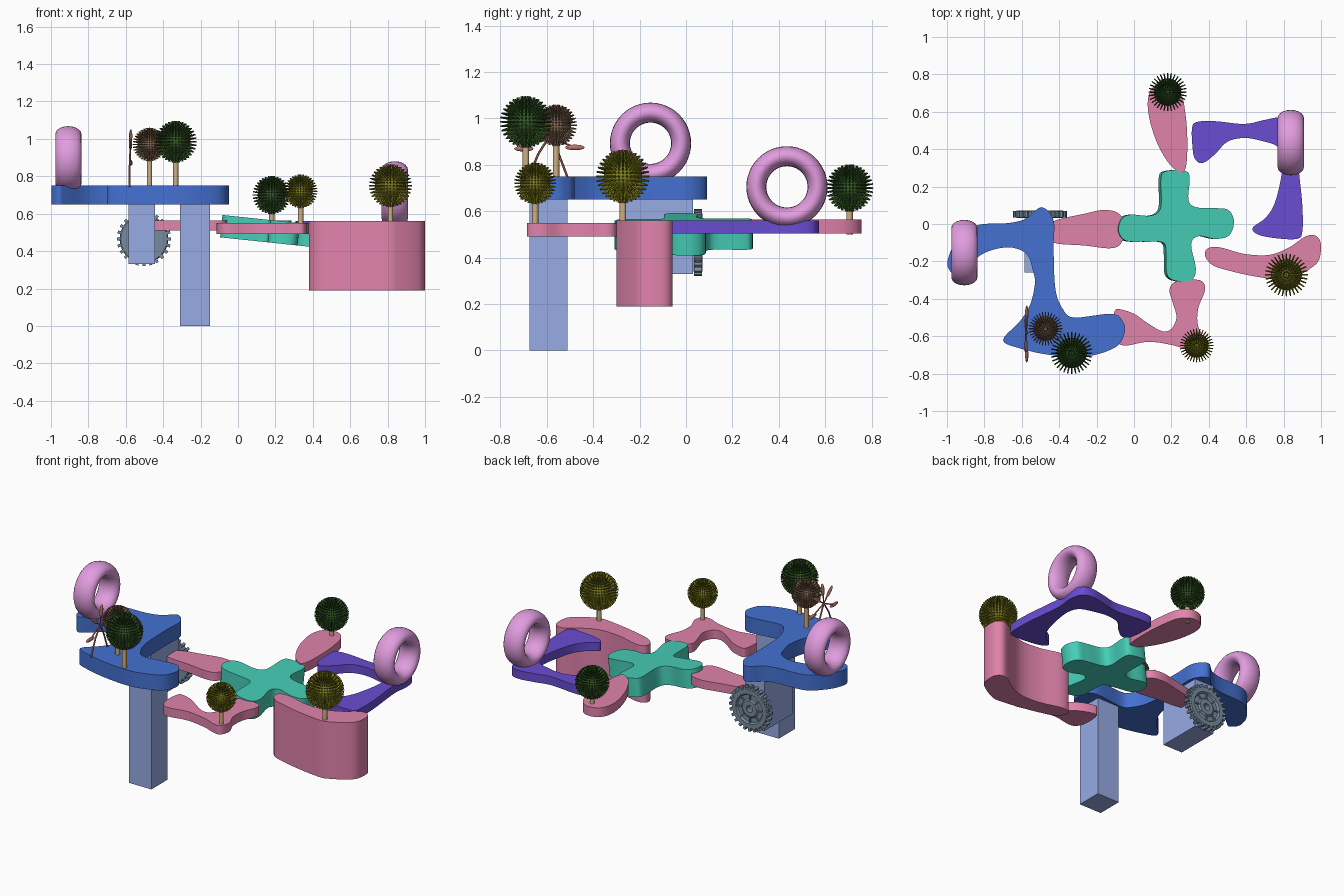
import bpy, bmesh, math
from mathutils import Vector, Matrix

if "Cube" in bpy.data.objects:
    bpy.data.objects.remove(bpy.data.objects["Cube"])

def mat(name, r, g, b):
    m = bpy.data.materials.new(name)
    m.diffuse_color = [(c / 255) ** 2.2 for c in (r, g, b)] + [1]
    m.use_nodes = True
    m.node_tree.nodes["Principled BSDF"].inputs["Base Color"].default_value = m.diffuse_color
    return m

BLUE = mat("blue", 70, 112, 208)
PALE = mat("pale_blue", 150, 170, 228)
PURPLE = mat("purple", 105, 78, 208)
TEAL = mat("teal", 72, 205, 182)
PINK = mat("pink", 224, 130, 170)
LILAC = mat("lilac", 224, 155, 222)
STEEL = mat("steel", 120, 138, 158)
WOOD = mat("wood", 205, 175, 130)
GREEN = mat("green", 55, 92, 42)
OLIVE = mat("olive", 130, 128, 35)
BROWN = mat("brown", 135, 108, 85)
ROSE = mat("rose", 190, 115, 105)

def finish(bm, name, material, smooth=True):
    bmesh.ops.recalc_face_normals(bm, faces=bm.faces)
    me = bpy.data.meshes.new(name)
    bm.to_mesh(me)
    bm.free()
    me.materials.append(material)
    ob = bpy.data.objects.new(name, me)
    bpy.context.collection.objects.link(ob)
    if smooth:
        bpy.ops.object.select_all(action='DESELECT')
        ob.select_set(True)
        bpy.context.view_layer.objects.active = ob
        bpy.ops.object.shade_smooth_by_angle(angle=math.radians(35))
    return ob

def slab(name, pts, z0, z1, material, steps=5):
    """Extruded plate with a smooth closed outline through pts."""
    bm = bmesh.new()
    n = len(pts)
    P = [Vector(p) for p in pts]
    vs = []
    for i in range(n):
        a, b, c, d = P[i - 1], P[i], P[(i + 1) % n], P[(i + 2) % n]
        for s in range(steps):
            t = s / steps
            q = 0.5 * (2 * b + (c - a) * t + (2 * a - 5 * b + 4 * c - d) * t * t
                       + (3 * b - a - 3 * c + d) * t ** 3)
            vs.append(bm.verts.new((q.x, q.y, z0)))
    f = bm.faces.new(vs)
    r = bmesh.ops.extrude_face_region(bm, geom=[f], use_keep_orig=True)
    bmesh.ops.translate(bm, vec=(0, 0, z1 - z0),
                        verts=[g for g in r['geom'] if isinstance(g, bmesh.types.BMVert)])
    return finish(bm, name, material)

def box(name, lo, hi, material):
    bm = bmesh.new()
    lo, hi = Vector(lo), Vector(hi)
    bmesh.ops.create_cube(bm, size=1, matrix=Matrix.Translation((lo + hi) / 2)
                          @ Matrix.Diagonal((*(hi - lo), 1)))
    return finish(bm, name, material, False)

def rod(bm, a, b, r, r2=None, seg=10):
    a, b = Vector(a), Vector(b)
    m = Matrix.Translation((a + b) / 2) @ (b - a).to_track_quat('Z', 'Y').to_matrix().to_4x4()
    bmesh.ops.create_cone(bm, cap_ends=True, segments=seg, radius1=r,
                          radius2=r if r2 is None else r2, depth=(b - a).length, matrix=m)

# High deck and its two legs
slab("high_deck", [(-.495, .09), (-.43, .02), (-.43, -.13), (-.42, -.35), (-.38, -.455),
     (-.32, -.5), (-.12, -.48), (-.06, -.52), (-.05, -.58), (-.1, -.66), (-.265, -.71),
     (-.45, -.7), (-.61, -.665), (-.7, -.62), (-.61, -.52), (-.555, -.43), (-.53, -.32),
     (-.54, -.25), (-.575, -.16), (-.67, -.125), (-.8, -.155), (-.91, -.24), (-.96, -.27),
     (-.998, -.215), (-.96, -.11), (-.85, -.01), (-.67, .005), (-.575, .03)], .65, .75, BLUE)
box("front_leg", (-.31, -.675, 0), (-.15, -.51, .65), PALE)
box("back_leg", (-.585, -.26, .33), (-.445, .03, .65), PALE)

# Purple corner deck
slab("corner_deck", [(.313, .41), (.31, .51), (.335, .545), (.43, .55), (.59, .535), (.7, .557),
     (.8, .573), (.865, .55), (.885, .47), (.875, .37), (.885, .25), (.9, .1), (.9, -.04),
     (.87, -.08), (.75, -.075), (.66, -.055), (.635, -.02), (.7, .03), (.75, .105),
     (.785, .24), (.795, .35), (.765, .415), (.68, .445), (.59, .46), (.5, .44),
     (.43, .37), (.365, .325), (.325, .35)], .505, .56, PURPLE)

# Tilted central cross
cx = .21
cross = [(.137, .24), (.165, .283), (.27, .283), (.292, .24), (.285, .13), (.325, .09),
         (.43, .085), (.5, .075), (.53, .015), (.505, -.06), (.43, -.08), (.34, -.065),
         (.3, -.11), (.325, -.24), (.3, -.3), (.22, -.305), (.17, -.27), (.165, -.16),
         (.15, -.1), (.055, -.095), (-.05, -.09), (-.09, -.04), (-.075, .025),
         (-.025, .05), (.085, .045), (.137, .09)]
ob = slab("centre_cross", [(x - cx, y) for x, y in cross], -.06, .06, TEAL)
ob.location = (cx, 0, .502)
ob.rotation_euler.y = math.radians(6)

# Pink arms and the tall block
slab("left_arm", [(-.05, -.02), (-.08, .055), (-.16, .075), (-.265, .055), (-.43, .015),
     (-.47, -.04), (-.43, -.1), (-.265, -.115), (-.13, -.13), (-.07, -.105)], .51, .565, PINK)
slab("front_arm", [(.19, -.35), (.23, -.305), (.35, -.3), (.38, -.35), (.345, -.445),
     (.34, -.535), (.37, -.615), (.35, -.68), (.297, -.68), (.215, -.65), (.08, -.63),
     (-.05, -.65), (-.1, -.62), (-.115, -.55), (-.105, -.47), (-.08, -.455), (0, -.48),
     (.08, -.535), (.15, -.573), (.2, -.56), (.227, -.5), (.21, -.43)], .492, .55, PINK)
slab("back_arm", [(.075, .67), (.083, .56), (.125, .43), (.19, .32), (.255, .275), (.28, .32),
     (.285, .455), (.275, .59), (.25, .7), (.19, .755), (.11, .74)], .505, .565, PINK)
slab("tall_block", [(.38, -.17), (.395, -.13), (.46, -.125), (.59, -.16), (.725, -.165),
     (.83, -.125), (.91, -.07), (.965, -.06), (.998, -.1), (.99, -.19), (.94, -.24),
     (.86, -.285), (.8, -.3), (.645, -.28), (.51, -.25), (.42, -.22)], .19, .56, PINK)

# Upright rings with an oval tube
def ring(name, c):
    bm = bmesh.new()
    prof = []
    for i in range(21):
        a = 2 * math.pi * i / 20
        prof.append(bm.verts.new((.07 * math.sin(a), .132 + .043 * math.cos(a), 0)))
    edges = [bm.edges.new(prof[i:i + 2]) for i in range(20)]
    bmesh.ops.spin(bm, geom=prof + edges, cent=(0, 0, 0), axis=(1, 0, 0),
                   angle=2 * math.pi, steps=48)
    bmesh.ops.remove_doubles(bm, verts=bm.verts, dist=1e-4)
    finish(bm, name, LILAC).location = c

ring("left_ring", (-.907, -.153, .893))
ring("right_ring", (.838, .435, .705))

# Ball trees: core sphere covered in rows of spikes
def tree(name, c, r, base, material):
    c = Vector(c)
    bm = bmesh.new()
    bmesh.ops.create_uvsphere(bm, u_segments=32, v_segments=16, radius=r * .72,
                              matrix=Matrix.Translation(c))
    rows = 18
    for j in range(rows + 1):
        th = math.pi * j / rows
        n = 32 if 2 < j < rows - 2 else (1 if j in (0, rows) else 16)
        for i in range(n):
            ph = 2 * math.pi * i / n
            d = Vector((math.sin(th) * math.cos(ph), math.sin(th) * math.sin(ph), math.cos(th)))
            rod(bm, c + d * r * .68, c + d * r, r * .042, r * .03, 4)
    finish(bm, name + "_crown", material, False)
    bm = bmesh.new()
    rod(bm, (c.x, c.y, base), c, .014, seg=12)
    finish(bm, name + "_trunk", WOOD)

tree("brown_tree", (-.473, -.56, .97), .09, .74, BROWN)
tree("deck_tree", (-.333, -.69, .985), .112, .74, GREEN)
tree("back_tree", (.18, .705, .70), .102, .50, GREEN)
tree("front_tree", (.335, -.65, .72), .09, .53, OLIVE)
tree("block_tree", (.815, -.272, .75), .115, .55, OLIVE)

# Toothed wheel behind the back leg
bm = bmesh.new()
prof = [(.022, .0), (.022, .034), (.05, .034), (.06, .026), (.088, .026), (.096, .038),
        (.124, .038), (.13, .03), (.13, .008), (.124, 0), (.022, 0)]
vs = [bm.verts.new((r, y, 0)) for r, y in prof]
es = [bm.edges.new(vs[i:i + 2]) for i in range(len(vs) - 1)]
bmesh.ops.spin(bm, geom=vs + es, cent=(0, 0, 0), axis=(0, 1, 0), angle=2 * math.pi, steps=48)
bmesh.ops.remove_doubles(bm, verts=bm.verts, dist=1e-4)
for i in range(24):
    m = Matrix.Rotation(2 * math.pi * i / 24, 4, 'Y') @ Matrix.Translation((.134, .019, 0))
    bmesh.ops.create_cube(bm, size=1, matrix=m @ Matrix.Diagonal((.022, .036, .016, 1)))
for i in range(8):
    m = Matrix.Rotation(2 * math.pi * i / 8, 4, 'Y') @ Matrix.Translation((.074, .018, 0))
    bmesh.ops.create_cube(bm, size=1, matrix=m @ Matrix.Diagonal((.036, .032, .008, 1)))
finish(bm, "toothed_wheel", STEEL).location = (-.503, .033, .465)

# Slender leafy sprig standing in one plane
bm = bmesh.new()
hub = Vector((-.577, -.59, .92))
for y in (-.51, -.68):
    mid = Vector((-.58, (y - .59) / 2 - .0, .85))
    rod(bm, (-.58, y, .745), mid, .005, seg=6)
    rod(bm, mid, hub, .005, seg=6)
for deg, ln in ((-22, .12), (35, .08), (85, .09), (140, .08), (205, .12)):
    a = math.radians(deg)
    d = Vector((.03, math.cos(a), math.sin(a)))
    rod(bm, hub, hub + d * ln, .004, seg=6)
    q = d.to_track_quat('Z', 'X').to_matrix().to_4x4()
    if deg in (-22, 205):
        q = Vector((0, math.copysign(1, d.y), 0)).to_track_quat('Z', 'X').to_matrix().to_4x4()
    bmesh.ops.create_uvsphere(bm, u_segments=12, v_segments=8, radius=1,
                              matrix=Matrix.Translation(hub + d * ln) @ q
                              @ Matrix.Diagonal((.012, .009, .042, 1)))
finish(bm, "sprig", ROSE)
